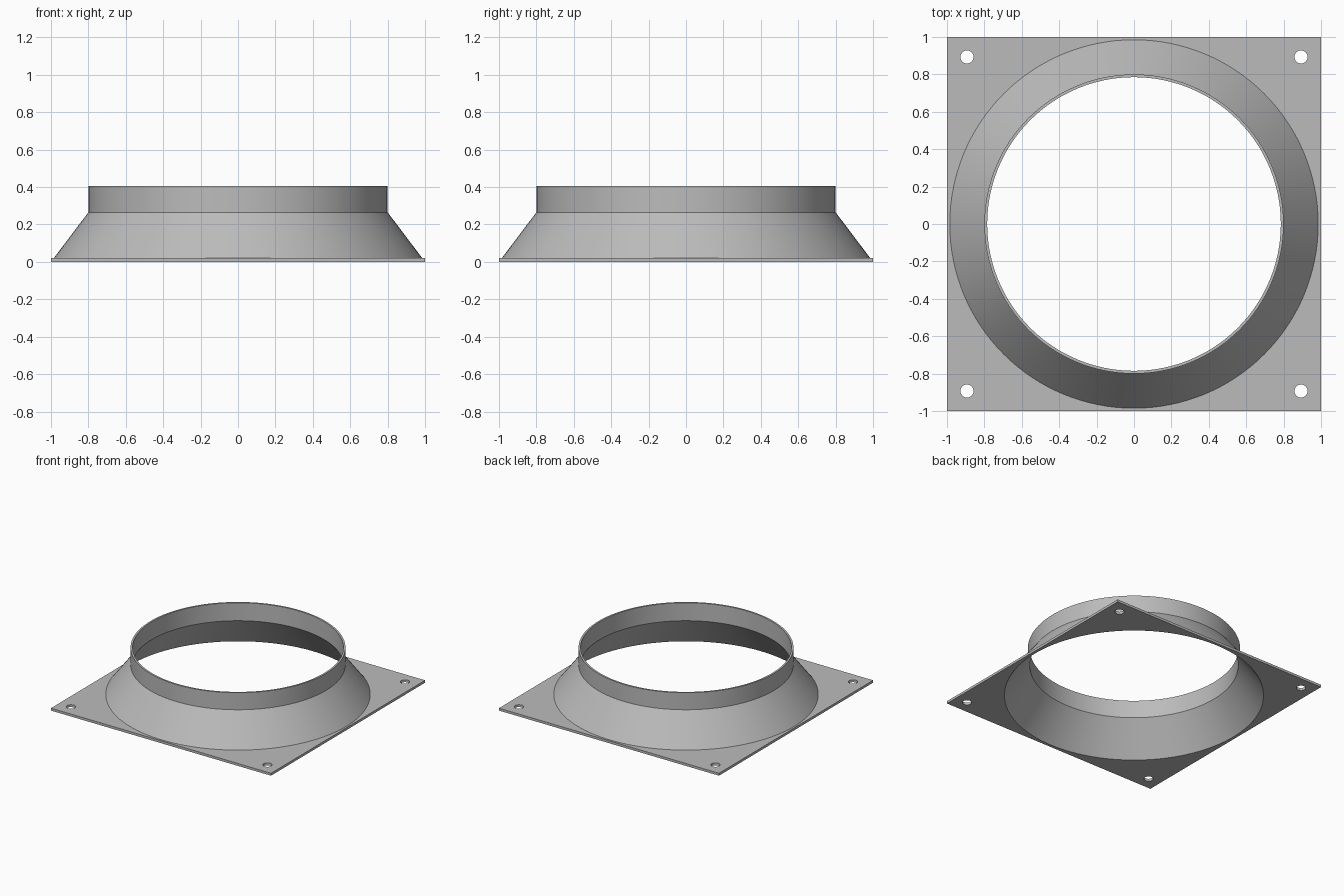
import bpy
import bmesh
from math import cos, sin, tau, radians

SEGMENTS = 128
PLATE_THICKNESS = 0.02
OPENING_RADIUS = 0.976
HOLE_RADIUS = 0.035
HOLE_OFFSET = 0.893

if "Cube" in bpy.data.objects:
    bpy.data.objects.remove(bpy.data.objects["Cube"], do_unlink=True)

# Single sheet metal colour
metal = bpy.data.materials.new("grey_metal")
metal.use_nodes = True
colour = (0.5, 0.5, 0.5, 1)
metal.diffuse_color = colour
metal.node_tree.nodes["Principled BSDF"].inputs["Base Color"].default_value = colour


def circle(radius, count, cx=0, cy=0):
    return [(cx + radius * cos(tau * i / count), cy + radius * sin(tau * i / count))
            for i in range(count)]


def add_loop(bm, points):
    verts = [bm.verts.new((x, y, 0)) for x, y in points]
    return [bm.edges.new((a, b)) for a, b in zip(verts, verts[1:] + verts[:1])]


def finish(bm, name):
    bmesh.ops.recalc_face_normals(bm, faces=bm.faces)
    mesh = bpy.data.meshes.new(name)
    bm.to_mesh(mesh)
    bm.free()
    mesh.materials.append(metal)
    obj = bpy.data.objects.new(name, mesh)
    bpy.context.collection.objects.link(obj)
    bpy.ops.object.select_all(action="DESELECT")
    obj.select_set(True)
    bpy.context.view_layer.objects.active = obj
    bpy.ops.object.shade_smooth_by_angle(angle=radians(30))
    return obj


# Square base plate with a round opening and four bolt holes
bm = bmesh.new()
edges = add_loop(bm, [(-1, -1), (1, -1), (1, 1), (-1, 1)])
edges += add_loop(bm, circle(OPENING_RADIUS, SEGMENTS))
for sx in (-1, 1):
    for sy in (-1, 1):
        edges += add_loop(bm, circle(HOLE_RADIUS, 32, sx * HOLE_OFFSET, sy * HOLE_OFFSET))
bmesh.ops.triangle_fill(bm, edges=edges, use_beauty=True, normal=(0, 0, 1))
top = bmesh.ops.extrude_face_region(bm, geom=bm.faces[:], use_keep_orig=True)
top_verts = [g for g in top["geom"] if isinstance(g, bmesh.types.BMVert)]
bmesh.ops.translate(bm, verts=top_verts, vec=(0, 0, PLATE_THICKNESS))
finish(bm, "base_plate")

# Thin-walled conical reducer with a straight collar, turned from one profile
profile = [(OPENING_RADIUS, 0), (0.785, 0.258), (0.785, 0.405), (0.8, 0.405),
           (0.8, 0.265), (0.985, PLATE_THICKNESS), (0.985, 0.01)]
bm = bmesh.new()
rings = [[bm.verts.new((x, y, z)) for x, y in circle(r, SEGMENTS)] for r, z in profile]
for ring, following in zip(rings, rings[1:] + rings[:1]):
    for i in range(SEGMENTS):
        j = (i + 1) % SEGMENTS
        bm.faces.new((ring[i], ring[j], following[j], following[i]))
finish(bm, "cone_and_collar")
